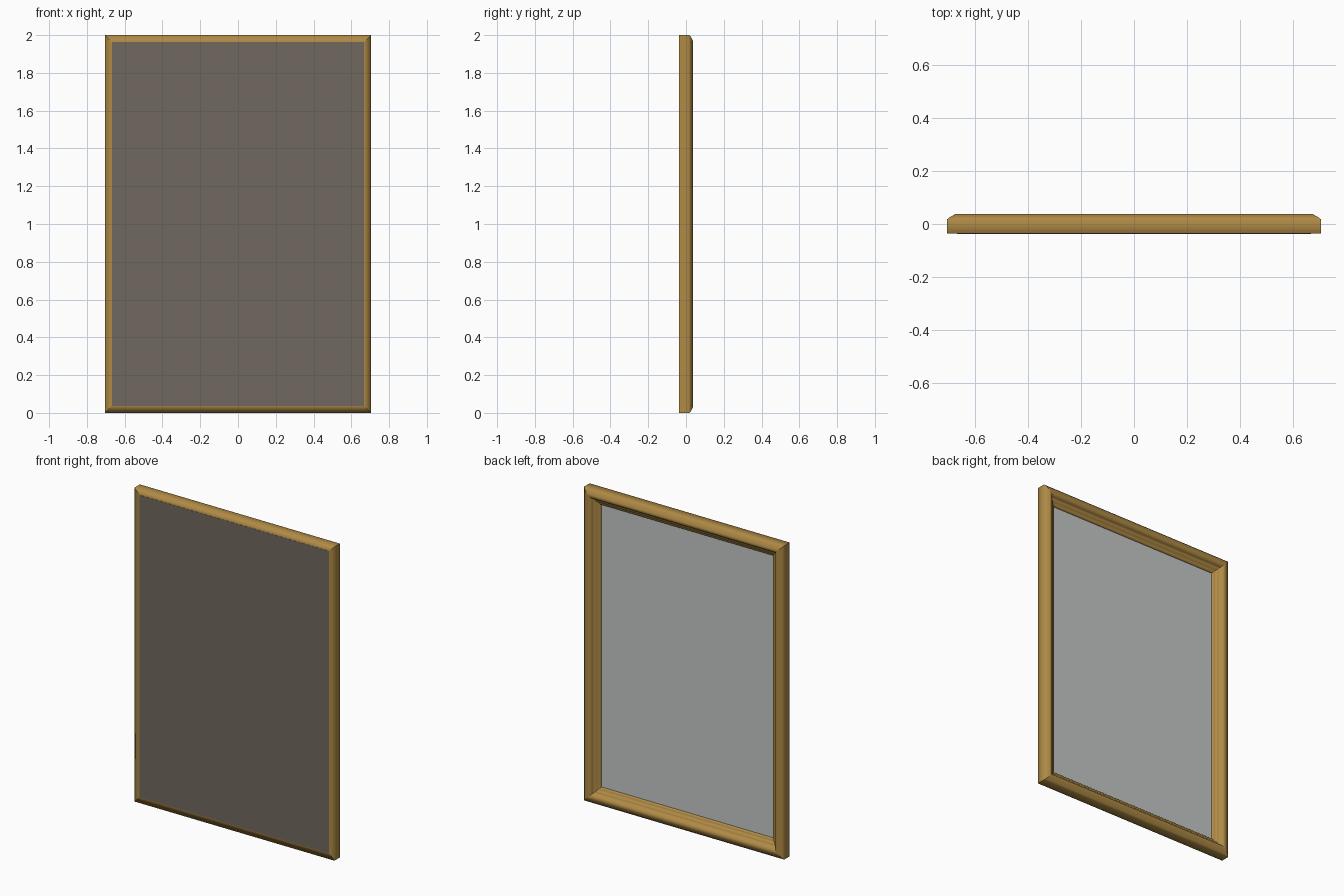
import bpy

cube = bpy.data.objects.get("Cube")
if cube:
    bpy.data.objects.remove(cube, do_unlink=True)

HALF_W, HALF_H = 0.705, 1.0


def material(name, rgb):
    m = bpy.data.materials.new(name)
    m.use_nodes = True
    m.diffuse_color = (*rgb, 1)
    m.node_tree.nodes["Principled BSDF"].inputs["Base Color"].default_value = (*rgb, 1)
    return m


gold = material("gold wood", (0.43, 0.255, 0.06))
backing_brown = material("grey brown backing", (0.165, 0.138, 0.113))
glass_grey = material("mirror grey", (0.56, 0.575, 0.57))


def add_mesh(name, verts, faces, mat, smooth=False):
    mesh = bpy.data.meshes.new(name)
    mesh.from_pydata(verts, [], faces)
    mesh.materials.append(mat)
    for p in mesh.polygons:
        p.use_smooth = smooth
    obj = bpy.data.objects.new(name, mesh)
    bpy.context.collection.objects.link(obj)
    return obj


# Moulding profile: (inset from the outer edge, depth)
profile = [(0.042, -0.036), (0, -0.036), (0, 0.018), (0.008, 0.025),
           (0.03, 0.037), (0.042, 0.036), (0.052, 0.031), (0.058, 0.022),
           (0.06, 0.014), (0.07, 0.012), (0.077, 0.007), (0.082, 0),
           (0.09, -0.001), (0.096, -0.005), (0.1, -0.011), (0.1, -0.018)]

# Four mitred rails, kept separate so the corner joints stay crisp
corners = [(-1, -1), (1, -1), (1, 1), (-1, 1)]
names = ["bottom_rail", "left_rail", "top_rail", "right_rail"]


def profile_at(corner):
    sx, sz = corner
    return [(sx * (HALF_W - u), y, HALF_H + sz * (HALF_H - u)) for u, y in profile]


n = len(profile)
for i, name in enumerate(names):
    verts = profile_at(corners[i]) + profile_at(corners[(i + 1) % 4])
    faces = [(k, k + 1, n + k + 1, n + k) for k in range(n - 1)]
    add_mesh(name, verts, faces, gold, smooth=True)


# Flat slabs: backing board and mirror glass
def slab(name, inset, y0, y1, mat):
    verts = [(sx * (HALF_W - inset), y, HALF_H + sz * (HALF_H - inset))
             for y in (y0, y1) for sx, sz in corners]
    faces = [(0, 1, 2, 3), (7, 6, 5, 4)]
    faces += [(k, k + 4, (k + 1) % 4 + 4, (k + 1) % 4) for k in range(4)]
    return add_mesh(name, verts, faces, mat)


slab("backing_board", 0.037, -0.037, -0.027, backing_brown)
slab("mirror_glass", 0.098, -0.027, -0.015, glass_grey)
